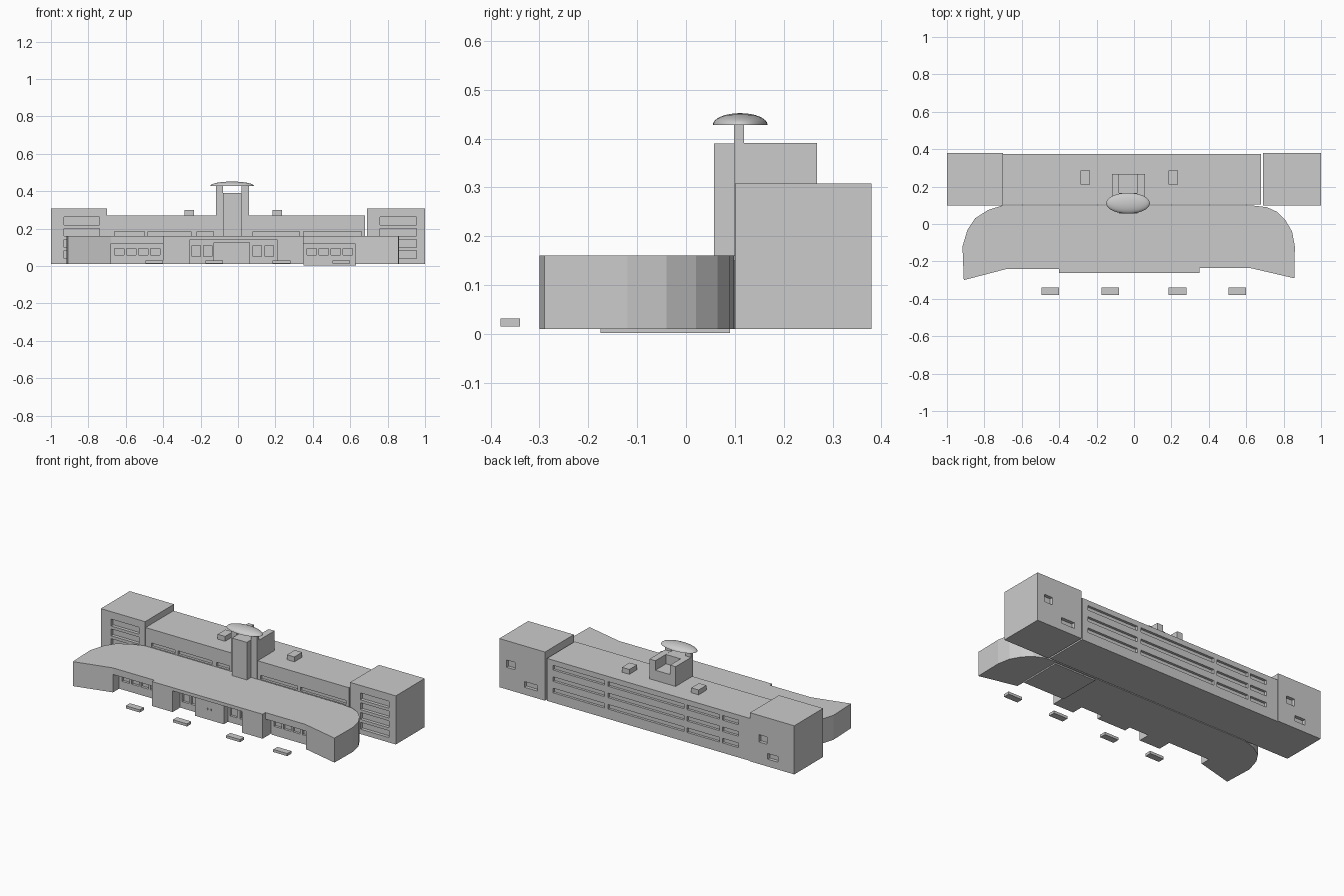
import bpy, bmesh, math

if "Cube" in bpy.data.objects:
    bpy.data.objects.remove(bpy.data.objects["Cube"])


def finish(name, bm):
    bmesh.ops.recalc_face_normals(bm, faces=bm.faces)
    mesh = bpy.data.meshes.new(name)
    bm.to_mesh(mesh)
    bm.free()
    ob = bpy.data.objects.new(name, mesh)
    bpy.context.collection.objects.link(ob)
    return ob


def boxes(name, specs):
    # each spec is x0, x1, y0, y1, z0, z1
    bm = bmesh.new()
    for x0, x1, y0, y1, z0, z1 in specs:
        for v in bmesh.ops.create_cube(bm, size=1)["verts"]:
            v.co.x = (x0 + x1) / 2 + v.co.x * (x1 - x0)
            v.co.y = (y0 + y1) / 2 + v.co.y * (y1 - y0)
            v.co.z = (z0 + z1) / 2 + v.co.z * (z1 - z0)
    return finish(name, bm)


def extrude(name, outline, z0, z1):
    bm = bmesh.new()
    face = bm.faces.new([bm.verts.new((x, y, z0)) for x, y in outline])
    top = bmesh.ops.extrude_face_region(bm, geom=[face])["geom"]
    for v in top:
        if isinstance(v, bmesh.types.BMVert):
            v.co.z = z1
    return finish(name, bm)


def cut(ob, specs):
    cutter = boxes(ob.name + "_cutter", specs)
    cutter.hide_render = True
    cutter.hide_set(True)
    cutter.display_type = 'WIRE'
    mod = ob.modifiers.new("openings", 'BOOLEAN')
    mod.operation = 'DIFFERENCE'
    mod.solver = 'EXACT'
    mod.object = cutter


# Main long block with strip windows on the back and front
main = boxes("main_block", [(-0.70, 0.68, 0.105, 0.375, 0.01, 0.27)])
back_bays = [(0.29, 0.64), (-0.25, 0.265), (-0.49, -0.27), (-0.62, -0.51)]
front_bays = [(-0.66, -0.50), (-0.48, -0.25), (-0.22, -0.13),
              (0.08, 0.33), (0.35, 0.66)]
slots = [(a, b, 0.36, 0.40, z, z + 0.028)
         for a, b in back_bays for z in (0.07, 0.14, 0.21)]
slots += [(a, b, 0.08, 0.12, 0.162, 0.186) for a, b in front_bays]
cut(main, slots)

# End towers, each with four front windows and two small back windows
towers = [("left_tower", -1.0, -0.70, (-0.93, -0.74), (-0.815, -0.76), (-0.89, -0.82)),
          ("right_tower", 0.69, 1.0, (0.76, 0.955), (0.895, 0.95), (0.74, 0.83))]
for name, x0, x1, front, high, low in towers:
    tower = boxes(name, [(x0, x1, 0.10, 0.38, 0.01, 0.308)])
    holes = [(*front, 0.08, 0.12, z, z + 0.042) for z in (0.04, 0.1, 0.16, 0.22)]
    holes += [(*high, 0.36, 0.40, 0.145, 0.19), (*low, 0.36, 0.40, 0.055, 0.09)]
    cut(tower, holes)

# Low front hall with rounded rear corners and splayed wings
outline = [(-0.70, 0.10), (-0.78, 0.075), (-0.85, 0.03), (-0.89, -0.03),
           (-0.917, -0.12), (-0.91, -0.30), (-0.68, -0.24), (-0.40, -0.24),
           (-0.40, -0.262), (0.35, -0.262), (0.35, -0.235), (0.62, -0.235),
           (0.857, -0.29), (0.86, -0.12), (0.845, -0.04), (0.81, 0.02),
           (0.765, 0.065), (0.71, 0.09), (0.64, 0.098)]
hall = extrude("front_hall", outline, 0.01, 0.16)
cut(hall, [(-0.68, -0.40, -0.35, -0.18, -0.02, 0.12),
           (-0.26, 0.21, -0.35, -0.19, -0.02, 0.14),
           (0.35, 0.625, -0.35, -0.18, -0.02, 0.12)])
panes = []
for start, count in ((-0.66, 4), (0.37, 4)):
    panes += [(start + i * 0.064, start + i * 0.064 + 0.05, -0.2, -0.165, 0.06, 0.095)
              for i in range(count)]
panes += [(x, x + 0.045, -0.21, -0.175, 0.05, 0.11) for x in (-0.245, -0.185, 0.08, 0.145)]
cut(hall, panes)

# Entrance porch inside the middle recess, with two door handles
boxes("entrance_porch", [(-0.13, 0.065, -0.23, -0.185, 0.01, 0.125)])
boxes("door_handles", [(x, x + 0.008, -0.234, -0.228, 0.07, 0.08) for x in (-0.05, -0.028)])
boxes("floor_slab", [(0.35, 0.63, -0.175, 0.09, 0.002, 0.012)])

# Central tower: front shaft, rear base, side fins and dome posts
boxes("tower_shaft", [(-0.08, 0.02, 0.057, 0.12, 0.15, 0.335)])
boxes("tower_base", [(-0.117, 0.06, 0.10, 0.268, 0.26, 0.333)])
fins = ((-0.117, -0.08), (0.02, 0.06))
boxes("tower_fins", [(a, b, 0.10, 0.268, 0.26, 0.391) for a, b in fins])
boxes("tower_shaft_top", [(-0.08, 0.02, 0.057, 0.165, 0.33, 0.39)])
boxes("dome_posts", [(a, b, 0.098, 0.119, 0.16, 0.43) for a, b in fins])

# Shallow oval dome
bm = bmesh.new()
bmesh.ops.create_uvsphere(bm, u_segments=32, v_segments=16, radius=1)
bmesh.ops.bisect_plane(bm, geom=bm.verts[:] + bm.edges[:] + bm.faces[:],
                       plane_co=(0, 0, 0), plane_no=(0, 0, 1), clear_inner=True)
bmesh.ops.holes_fill(bm, edges=[e for e in bm.edges if e.is_boundary])
for v in bm.verts:
    v.co = (v.co.x * 0.117 - 0.032, v.co.y * 0.056 + 0.111, v.co.z * 0.024 + 0.428)
dome = finish("oval_dome", bm)
bpy.context.view_layer.objects.active = dome
dome.select_set(True)
bpy.ops.object.shade_smooth_by_angle(angle=math.radians(35))

# Roof vents and forecourt benches
for i, x in enumerate((-0.285, 0.185)):
    boxes(f"roof_vent_{i + 1}", [(x, x + 0.05, 0.21, 0.285, 0.265, 0.30)])
for i, x in enumerate((-0.495, -0.175, 0.185, 0.505)):
    boxes(f"bench_{i + 1}", [(x, x + 0.095, -0.38, -0.34, 0.015, 0.031)])
